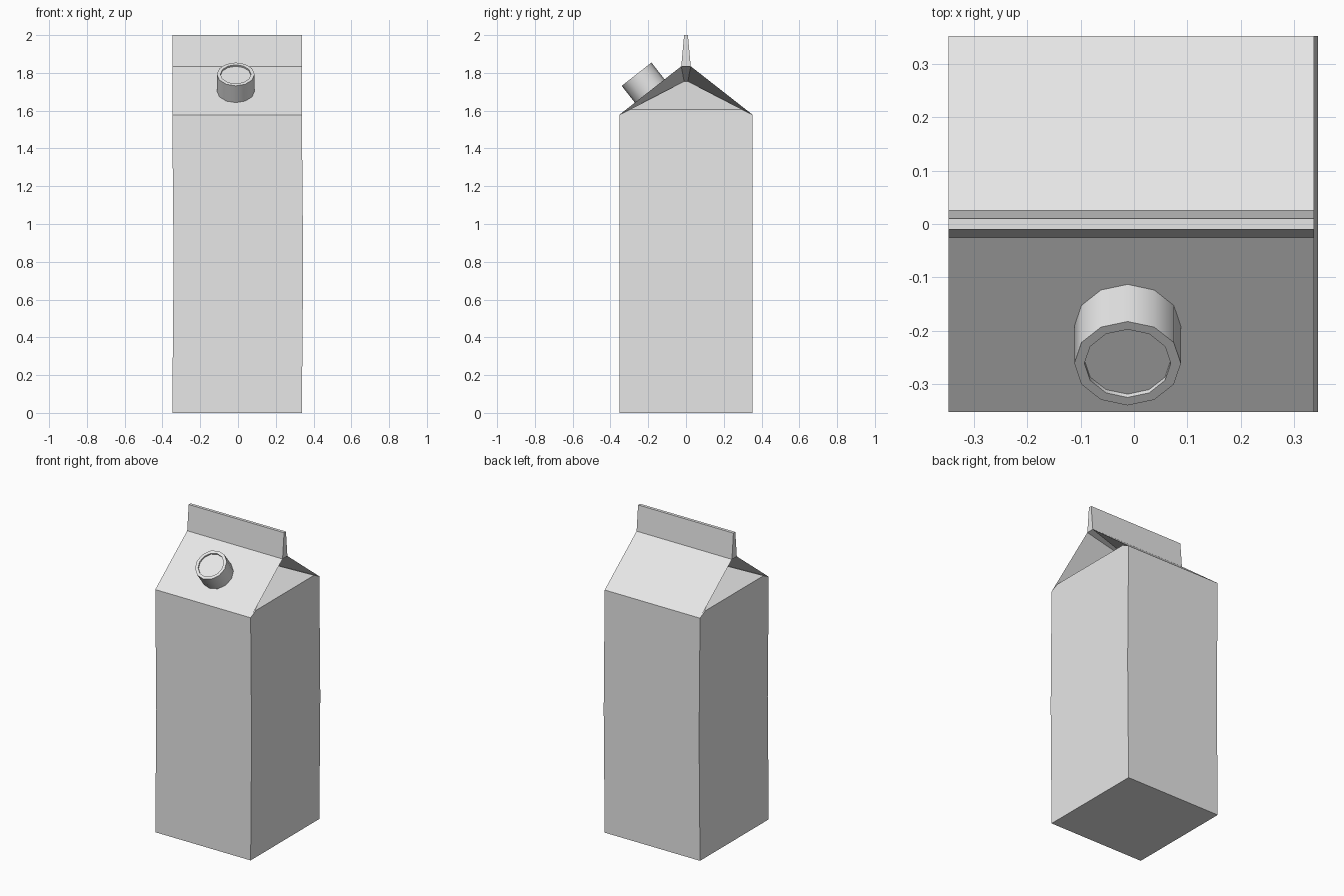
import bpy, bmesh, math
from mathutils import Matrix, Vector

cube = bpy.data.objects.get("Cube")
if cube:
    bpy.data.objects.remove(cube, do_unlink=True)

# One plain card colour
card = bpy.data.materials.new("light_grey_card")
card.use_nodes = True
card.diffuse_color = (0.8, 0.8, 0.8, 1)
card.node_tree.nodes["Principled BSDF"].inputs["Base Color"].default_value = (0.8, 0.8, 0.8, 1)


def finish(bm, name):
    bmesh.ops.recalc_face_normals(bm, faces=bm.faces)
    mesh = bpy.data.meshes.new(name)
    bm.to_mesh(mesh)
    bm.free()
    mesh.materials.append(card)
    obj = bpy.data.objects.new(name, mesh)
    bpy.context.collection.objects.link(obj)
    return obj


HALF_X, HALF_Y, CENTRE_X = 0.343, 0.353, -0.005
EAVE_Z, RIDGE_Z, RIDGE_Y = 1.578, 1.835, 0.025
SIDES = (-1, 1)

# Carton: each level is a set of four corners keyed by (x sign, y sign)
bm = bmesh.new()


def level(x, y, z, shift=0.0):
    return {(sx, sy): bm.verts.new((CENTRE_X + shift + sx * x, sy * y, z))
            for sx in SIDES for sy in SIDES}


base = level(HALF_X, HALF_Y, 0)
waist = level(HALF_X, HALF_Y, 0.8, 0.007)
eave = level(HALF_X, HALF_Y, EAVE_Z)
ridge = level(HALF_X, RIDGE_Y, RIDGE_Z)
crest = level(HALF_X, 0.01, 2.0)
wall_top = level(HALF_X, 0.30, 1.605)
tuck = level(HALF_X - 0.28, 0.01, 1.755)


def face(*corners):
    bm.faces.new([lvl[key] for lvl, key in corners])


def band(low, high, key_a, key_b):
    face((low, key_a), (low, key_b), (high, key_b), (high, key_a))


# Front and back walls, roof slopes and fin sides
for sy in SIDES:
    for low, high in ((base, waist), (waist, eave), (eave, ridge), (ridge, crest)):
        band(low, high, (-1, sy), (1, sy))

# Side walls, tucked-in gables and fin ends
for sx in SIDES:
    for low, high in ((base, waist), (waist, eave), (eave, wall_top),
                      (wall_top, tuck), (tuck, ridge), (ridge, crest)):
        band(low, high, (sx, -1), (sx, 1))
    for sy in SIDES:
        k = (sx, sy)
        face((eave, k), (wall_top, k), (tuck, k))
        face((eave, k), (tuck, k), (ridge, k))

# Floor and fin top
for lvl in (base, crest):
    face(*[(lvl, k) for k in ((-1, -1), (1, -1), (1, 1), (-1, 1))])
finish(bm, "carton")

# Screw cap: lathe-like rings with a shallow recess, standing on the front slope
bm = bmesh.new()
HEIGHT, SEGMENTS = 0.113, 12
rings = []
for radius, z in ((0.1, -0.005), (0.1, HEIGHT), (0.081, HEIGHT), (0.081, HEIGHT - 0.01)):
    rings.append([bm.verts.new((radius * math.cos(math.tau * i / SEGMENTS),
                                radius * math.sin(math.tau * i / SEGMENTS), z))
                  for i in range(SEGMENTS)])
for low, high in zip(rings, rings[1:]):
    for i in range(SEGMENTS):
        j = (i + 1) % SEGMENTS
        bm.faces.new((low[i], low[j], high[j], high[i]))
bm.faces.new(rings[0])
bm.faces.new(rings[-1])
cap = finish(bm, "screw_cap")
pitch = math.atan2(RIDGE_Z - EAVE_Z, HALF_Y - RIDGE_Y)
cap.matrix_world = Matrix.Translation(Vector((-0.012, -0.192, 1.704))) @ Matrix.Rotation(pitch, 4, "X")

bpy.ops.object.select_all(action="DESELECT")
cap.select_set(True)
bpy.context.view_layer.objects.active = cap
bpy.ops.object.shade_smooth_by_angle(angle=math.radians(40))
